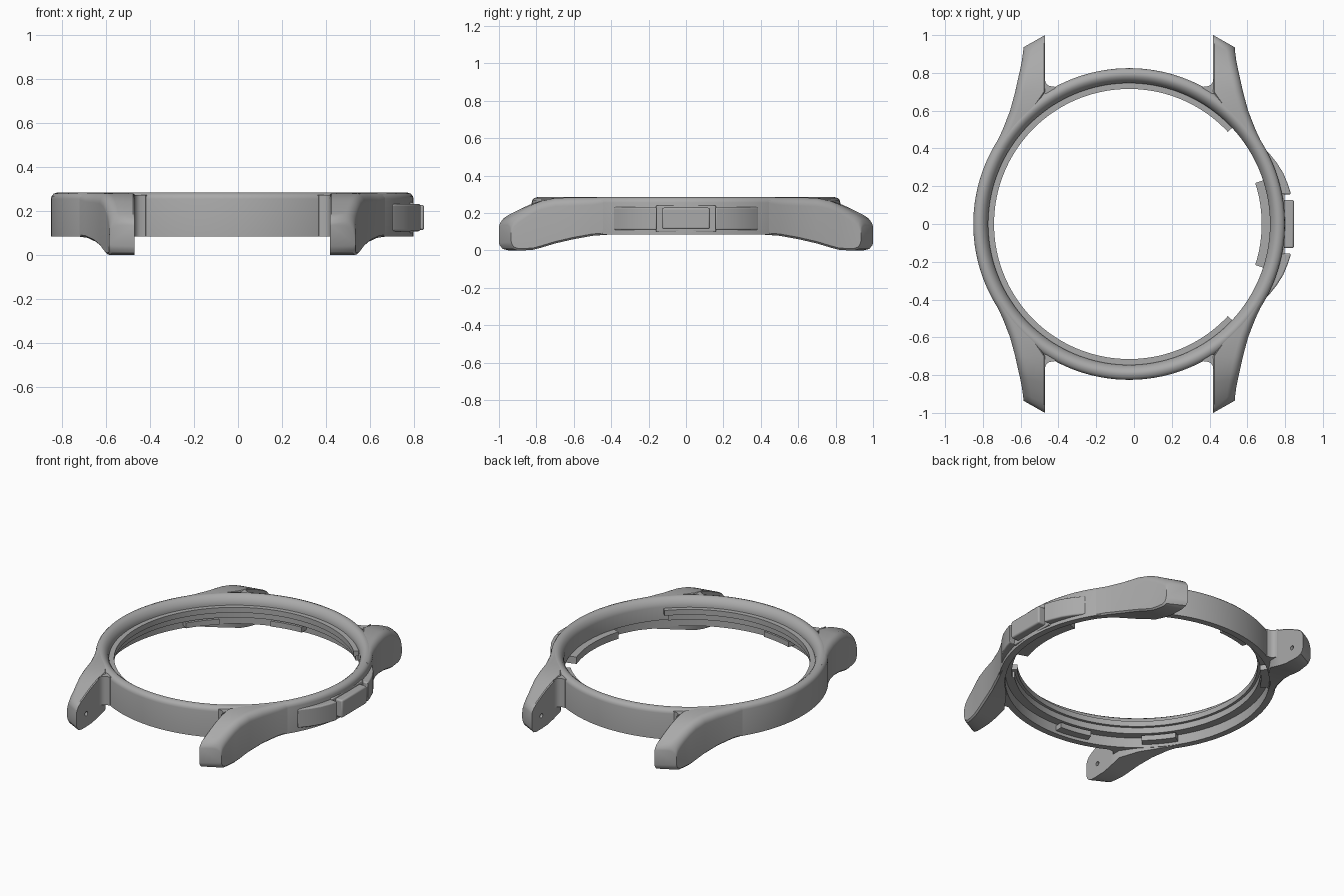
import bpy, bmesh
from math import sin, cos, pi, radians, sqrt

CX = -0.026  # centre of the ring

if "Cube" in bpy.data.objects:
    bpy.data.objects.remove(bpy.data.objects["Cube"])

metal = bpy.data.materials.new("brushed grey metal")
metal.use_nodes = True
grey = (0.4, 0.4, 0.4, 1)
metal.diffuse_color = grey
metal.node_tree.nodes["Principled BSDF"].inputs["Base Color"].default_value = grey


def loft(name, sections, loop=False, angle=35):
    """Skin a list of closed sections, capping the ends unless looped."""
    bm = bmesh.new()
    rows = [[bm.verts.new(p) for p in s] for s in sections]
    n = len(rows[0])
    pairs = list(zip(rows, rows[1:]))
    if loop:
        pairs.append((rows[-1], rows[0]))
    else:
        bm.faces.new(rows[0])
        bm.faces.new(rows[-1])
    for a, b in pairs:
        for i in range(n):
            j = (i + 1) % n
            bm.faces.new((a[i], a[j], b[j], b[i]))
    bmesh.ops.recalc_face_normals(bm, faces=bm.faces)
    mesh = bpy.data.meshes.new(name)
    bm.to_mesh(mesh)
    bm.free()
    mesh.materials.append(metal)
    ob = bpy.data.objects.new(name, mesh)
    bpy.context.collection.objects.link(ob)
    bpy.ops.object.select_all(action='DESELECT')
    ob.select_set(True)
    bpy.context.view_layer.objects.active = ob
    bpy.ops.object.shade_smooth_by_angle(angle=radians(angle))
    return ob


def sweep(name, profile, a0=0, a1=360, steps=144):
    """Turn a radius/height profile about the ring axis."""
    full = a1 - a0 == 360
    angles = [radians(a0 + (a1 - a0) * i / steps) for i in range(steps if full else steps + 1)]
    return loft(name, [[(CX + r * cos(a), r * sin(a), z) for r, z in profile] for a in angles], full)


def band(name, r0, r1, z0, z1, a0, a1, steps=24):
    return sweep(name, [(r0, z0), (r1, z0), (r1, z1), (r0, z1)], a0, a1, steps)


def prism(name, outline, z0, z1, bevel=0):
    ob = loft(name, [[(x, y, z) for x, y in outline] for z in (z0, z1)])
    if bevel:
        mod = ob.modifiers.new("soft edges", 'BEVEL')
        mod.width, mod.segments = bevel, 3
        mod.limit_method, mod.angle_limit = 'ANGLE', radians(40)
    return ob


# Case ring with rounded bezel and a step inside
sweep("case_ring", [
    (.825, .085), (.825, .255), (.822, .268), (.812, .279), (.795, .285), (.78, .283),
    (.765, .272), (.752, .255), (.746, .235), (.746, .15), (.785, .15), (.785, .085)])

# Inner flange, open toward the button, with retaining tabs under it
band("inner_flange", .715, .75, .19, .225, 43, 317, 120)
band("flange_skirt", .732, .75, .15, .2, 45, 315, 120)
band("button_clip", .702, .79, .105, .15, -18, 18)
for i, mid in enumerate((100, 140, 220, 260)):
    band(f"retaining_tab_{i + 1}", .735, .79, .105, .14, mid - 8, mid + 8)

# Lugs: half-width, underside and top along the length
STATIONS = [
    (.30, .765, .085, .283), (.40, .716, .085, .283), (.50, .669, .078, .283),
    (.60, .630, .060, .283), (.70, .603, .037, .280), (.78, .587, .015, .264),
    (.84, .577, .003, .243), (.90, .568, 0, .215), (.95, .563, 0, .190),
    (.98, .560, .008, .170), (.995, .560, .025, .150), (1.0, .560, .04, .135)]


def lug(name, sx, sy):
    sections = []
    for y, xo, zb, zt in STATIONS:
        xi = max(.445, sqrt(max(0, .79 ** 2 - y * y)))
        rad = min(.045, .7 * (xo - xi))
        pts = [(xi, zb), (xo - .01, zb), (xo, zb + .01)]
        for k in range(7):
            t = k / 6 * pi / 2
            pts.append((xo - rad + rad * cos(t), zt - rad + rad * sin(t)))
        pts += [(xi + .006, zt), (xi, zt - .006)]
        skew = .065 * max(0, min(1, (y - .75) / .25))
        sections.append([(CX + sx * x, sy * (y - skew * (x - xi) / (xo - xi)), z) for x, z in pts])
    ob = loft(name, sections)
    # Pin hole in the inner face
    bpy.ops.mesh.primitive_cylinder_add(vertices=20, radius=.014, depth=.08,
                                        location=(CX + sx * .445, sy * .9, .085),
                                        rotation=(0, pi / 2, 0))
    cutter = bpy.context.object
    cutter.name = name + "_pin_cutter"
    cutter.data.materials.append(metal)
    cutter.hide_render = True
    cutter.hide_set(True)
    mod = ob.modifiers.new("pin hole", 'BOOLEAN')
    mod.operation, mod.object, mod.solver = 'DIFFERENCE', cutter, 'EXACT'


CORNER = [(.447, .69), (.447, .775), (.443, .752), (.434, .738), (.42, .73), (.395, .727), (.37, .7)]
for side, sx in (("left", 1), ("right", -1)):
    for end, sy in (("front", -1), ("back", 1)):
        lug(f"{end}_{side}_lug", sx, sy)
        prism(f"{end}_{side}_lug_fillet", [(CX + sx * x, sy * y) for x, y in CORNER], .085, .272)

# Guards either side of the button
GUARD = [(.70, .39), (.715, .375), (.755, .325), (.79, .27), (.815, .21), (.832, .157), (.74, .157), (.70, .3)]
for end, sy in (("front", -1), ("back", 1)):
    prism(f"{end}_button_guard", [(x, sy * y) for x, y in GUARD], .108, .232, .008)

# Side button and its seat
prism("button_seat", [(.74, -.16), (.798, -.16), (.798, .16), (.74, .16)], .1, .24, .005)
prism("side_button", [(.77, -.128), (.847, -.128), (.847, .128), (.77, .128)], .113, .228, .01)
